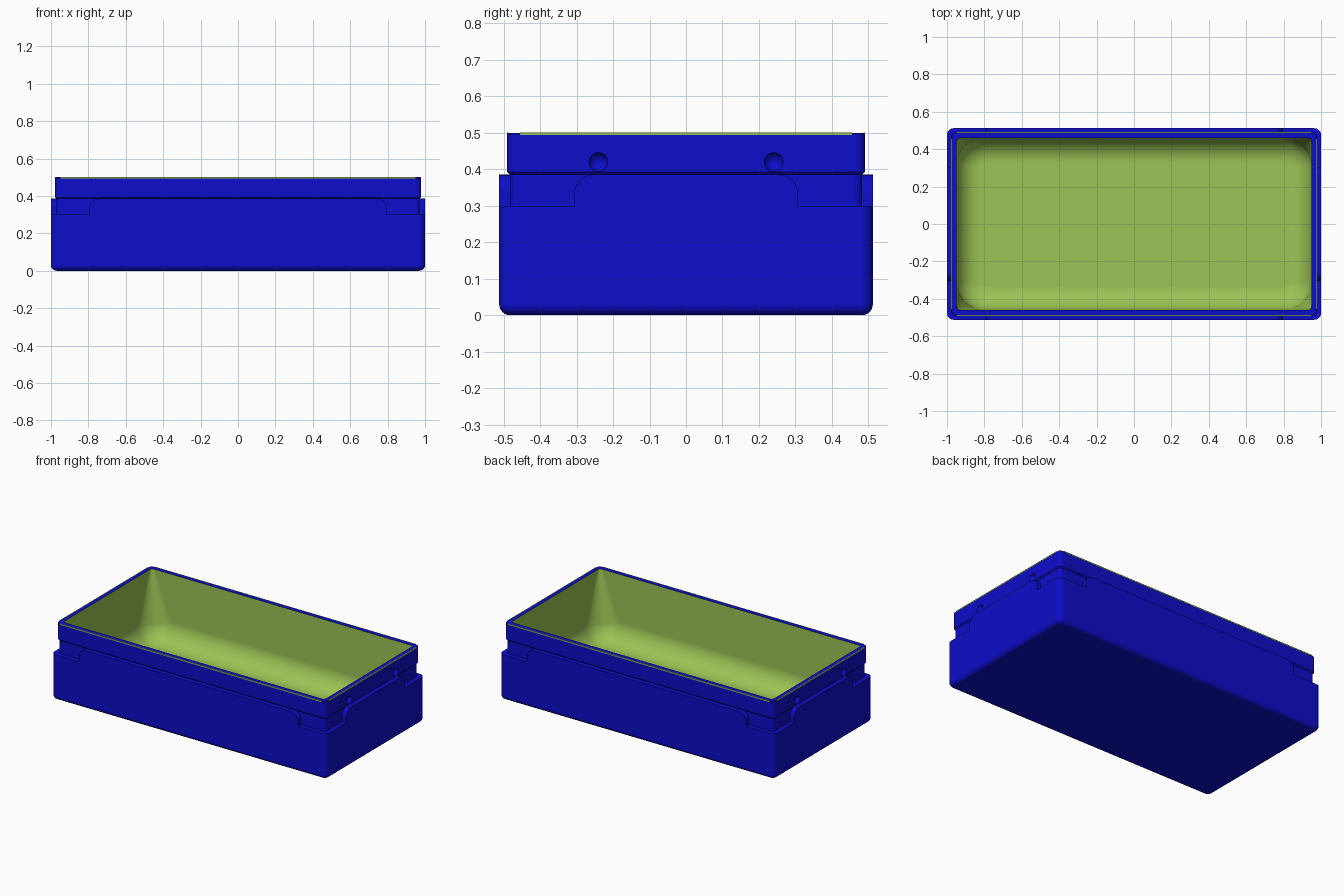
import bpy
import bmesh
from math import sin, cos, pi
from mathutils import Vector

default = bpy.data.objects.get("Cube")
if default:
    bpy.data.objects.remove(default, do_unlink=True)


def material(name, rgb):
    m = bpy.data.materials.new(name)
    m.use_nodes = True
    colour = (*rgb, 1)
    m.diffuse_color = colour
    m.node_tree.nodes["Principled BSDF"].inputs["Base Color"].default_value = colour
    return m


blue = material("deep blue", (0.004, 0.004, 0.6))
green = material("lime green", (0.33, 0.55, 0.09))


def make_object(name, bm, *mats):
    bmesh.ops.recalc_face_normals(bm, faces=bm.faces)
    mesh = bpy.data.meshes.new(name)
    bm.to_mesh(mesh)
    bm.free()
    for m in mats:
        mesh.materials.append(m)
    ob = bpy.data.objects.new(name, mesh)
    bpy.context.collection.objects.link(ob)
    return ob


def activate(ob):
    bpy.ops.object.select_all(action='DESELECT')
    ob.select_set(True)
    bpy.context.view_layer.objects.active = ob


def smooth(ob):
    activate(ob)
    bpy.ops.object.shade_smooth_by_angle(angle=pi / 6)
    ob.modifiers.new("flat_walls", 'WEIGHTED_NORMAL').keep_sharp = True


def rounded_ring(bm, hx, hy, z, r, steps=8):
    ring = []
    for q, (sx, sy) in enumerate([(1, 1), (-1, 1), (-1, -1), (1, -1)]):
        for i in range(steps + 1):
            a = (q + i / steps) * pi / 2
            ring.append(bm.verts.new((sx * (hx - r) + r * cos(a),
                                      sy * (hy - r) + r * sin(a), z)))
    return ring


# Box shell: one closed loft of (half x, half y, z, corner radius)
HX, HY, TOP, LEDGE, TAB = 1.0, 0.512, 0.5, 0.3, 0.385
EDGE, FLOOR, FILLET = 0.03, 0.06, 0.13
rings = []
for i in range(7):
    a = i / 6 * pi / 2
    inset = EDGE * (1 - sin(a))
    rings.append((HX - inset, HY - inset, EDGE * (1 - cos(a)), 0.035 - inset))
rings += [
    (HX, HY, LEDGE, 0.035),
    (0.97, 0.482, LEDGE, 0.02),
    (0.97, 0.482, TAB, 0.02),
    (0.978, 0.49, TAB + 0.008, 0.025),
    (0.978, 0.49, TOP - 0.004, 0.025),
    (0.974, 0.486, TOP, 0.021),
]
inside_from = len(rings)
rings.append((0.95, 0.46, TOP, 0.02))
for i in range(11):
    a = i / 10 * pi / 2
    inset = FILLET * (1 - cos(a))
    rings.append((0.95 - inset, 0.46 - inset, FLOOR + FILLET * (1 - sin(a)), 0.15 - inset))

bm = bmesh.new()
loops = [rounded_ring(bm, *r) for r in rings]
bm.faces.new(loops[0])
for k in range(len(loops) - 1):
    a, b = loops[k], loops[k + 1]
    for i in range(len(a)):
        j = (i + 1) % len(a)
        f = bm.faces.new((a[i], a[j], b[j], b[i]))
        f.material_index = int(k >= inside_from)
bm.faces.new(loops[-1]).material_index = 1
shell = make_object("box_shell", bm, blue, green)

# Round dimples on both short ends
bm = bmesh.new()
for sx in (1, -1):
    for sy in (1, -1):
        made = bmesh.ops.create_uvsphere(bm, u_segments=24, v_segments=12, radius=0.026)
        bmesh.ops.translate(bm, verts=made["verts"], vec=(sx * 0.98, sy * 0.24, 0.42))
cutter = make_object("dimple_cutter", bm, blue)
cutter.hide_render = True
cut = shell.modifiers.new("dimples", 'BOOLEAN')
cut.operation, cut.solver, cut.object = 'DIFFERENCE', 'EXACT', cutter
activate(shell)
bpy.ops.object.modifier_apply(modifier=cut.name)
bpy.data.objects.remove(cutter, do_unlink=True)
smooth(shell)


# Raised tabs with rounded top corners, one on each side
def tab(name, half, out, along, outward):
    r = 0.05
    profile = [(-half, LEDGE), (half, LEDGE)]
    for cx, start in ((half - r, 0), (r - half, pi / 2)):
        for i in range(9):
            a = start + i / 8 * pi / 2
            profile.append((cx + r * cos(a), TAB - r + r * sin(a)))
    bm = bmesh.new()
    face = bm.faces.new([bm.verts.new(along * u + outward * (out - 0.032) + Vector((0, 0, z)))
                         for u, z in profile])
    ext = bmesh.ops.extrude_face_region(bm, geom=[face])
    bmesh.ops.translate(bm, vec=outward * 0.032,
                        verts=[g for g in ext["geom"] if isinstance(g, bmesh.types.BMVert)])
    smooth(make_object(name, bm, blue))


# Thin seal line along each outer edge of the rim
def seal(name, half, out, along, outward):
    bm = bmesh.new()
    bmesh.ops.create_cube(bm, size=1)
    for v in bm.verts:
        u, w, z = v.co
        v.co = along * u * 2 * half + outward * (out + w * 0.005) + Vector((0, 0, TOP - 0.003 + z * 0.007))
    make_object(name, bm, green)


X, Y = Vector((1, 0, 0)), Vector((0, 1, 0))
for side, along, outward, half, out, seal_half, seal_out in (
        ("front", X, -Y, 0.795, HY, 0.95, 0.4885),
        ("back", X, Y, 0.795, HY, 0.95, 0.4885),
        ("left", Y, X, 0.306, HX, 0.455, 0.9765),
        ("right", Y, -X, 0.306, HX, 0.455, 0.9765)):
    tab(side + "_tab", half, out, along, outward)
    seal(side + "_rim_seal", seal_half, seal_out, along, outward)
